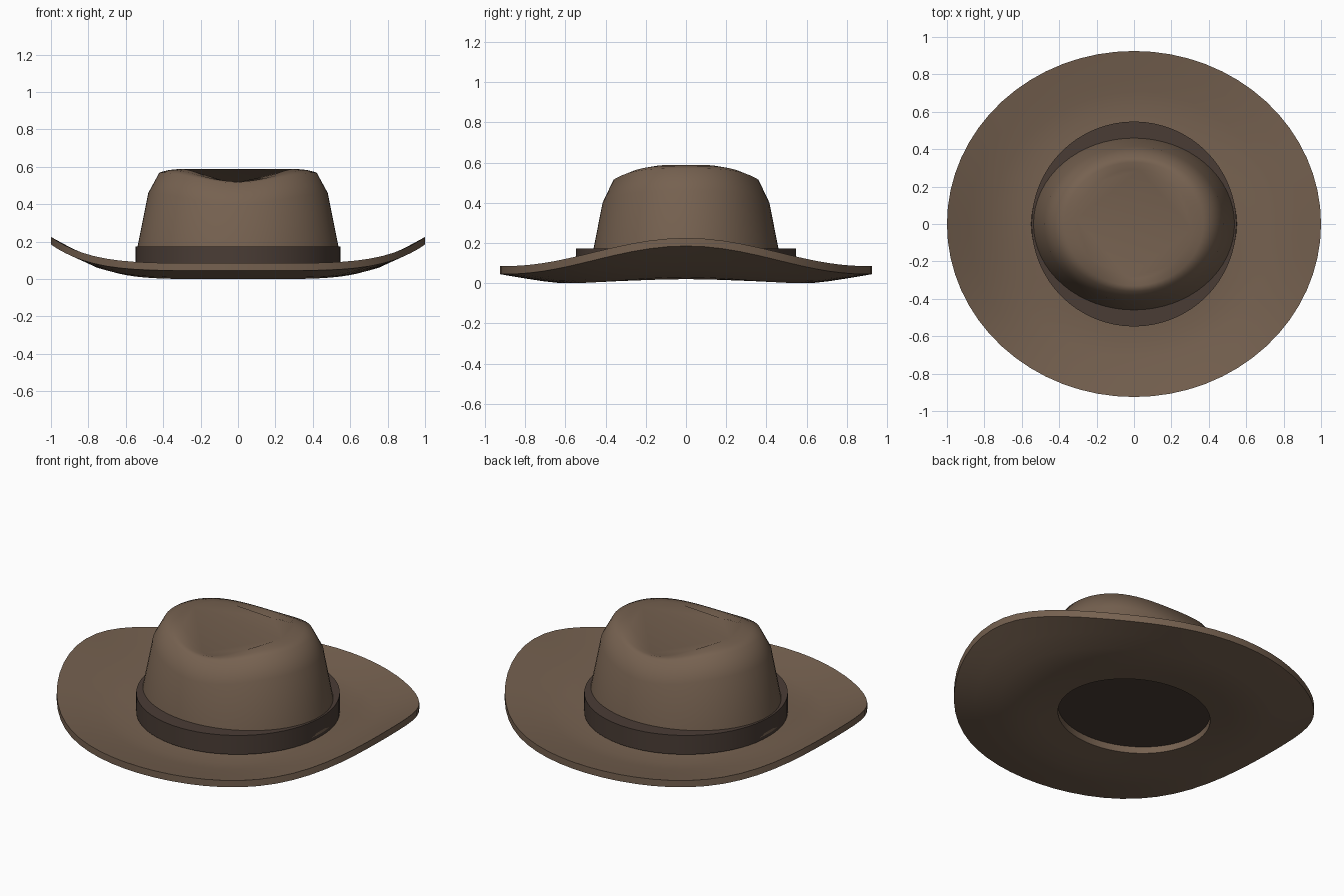
import bpy, bmesh, math

if "Cube" in bpy.data.objects:
    bpy.data.objects.remove(bpy.data.objects["Cube"])

SEGMENTS = 64


def material(name, color):
    mat = bpy.data.materials.new(name)
    mat.use_nodes = True
    mat.diffuse_color = color
    mat.node_tree.nodes["Principled BSDF"].inputs["Base Color"].default_value = color
    return mat


def loft(name, rings, falloff, mat, closed=False, cap_start=False, cap_end=False):
    """Skin oval rings (rx, ry, z at the sides, z at front and back)."""
    bm = bmesh.new()
    loops = []
    for rx, ry, z_side, z_front in rings:
        loop = []
        for i in range(SEGMENTS):
            a = math.tau * i / SEGMENTS
            z = z_front + (z_side - z_front) * falloff(a)
            loop.append(bm.verts.new((rx * math.cos(a), ry * math.sin(a), z)))
        loops.append(loop)
    pairs = list(zip(loops, loops[1:]))
    if closed:
        pairs.append((loops[-1], loops[0]))
    for low, high in pairs:
        for i in range(SEGMENTS):
            j = (i + 1) % SEGMENTS
            bm.faces.new((low[i], low[j], high[j], high[i]))
    if cap_start:
        bm.faces.new(loops[0][::-1])
    if cap_end:
        bm.faces.new(loops[-1])
    bmesh.ops.recalc_face_normals(bm, faces=bm.faces)
    mesh = bpy.data.meshes.new(name)
    bm.to_mesh(mesh)
    bm.free()
    mesh.materials.append(mat)
    obj = bpy.data.objects.new(name, mesh)
    bpy.context.collection.objects.link(obj)
    bpy.ops.object.select_all(action="DESELECT")
    obj.select_set(True)
    bpy.context.view_layer.objects.active = obj
    bpy.ops.object.shade_smooth_by_angle(angle=math.radians(58))
    return obj


felt = material("brown_felt", (0.18, 0.12, 0.08, 1))
ribbon = material("dark_ribbon", (0.068, 0.046, 0.036, 1))

# Brim: underside rings, then the same rings raised, curling up at the sides
under = [
    (0.43, 0.38, 0.022, 0.02),
    (0.53, 0.50, 0.02, 0.008),
    (0.64, 0.62, 0.03, 0.0),
    (0.76, 0.71, 0.064, 0.01),
    (0.88, 0.82, 0.12, 0.027),
    (1.0, 0.925, 0.185, 0.045),
]
top = [(rx, ry, s + 0.04, f + 0.04) for rx, ry, s, f in reversed(under)]
loft("brim", under + top, lambda a: abs(math.cos(a)) ** 5, felt, closed=True)

# Crown: tapering wall, rounded shoulder, and a top that dips front and back
crown = [
    (0.55, 0.475, 0.08, 0.08),
    (0.538, 0.46, 0.17, 0.17),
    (0.48, 0.415, 0.46, 0.40),
    (0.42, 0.36, 0.57, 0.515),
    (0.37, 0.33, 0.583, 0.522),
    (0.31, 0.29, 0.589, 0.51),
]
loft("crown", crown, lambda a: 1 - math.sin(a) ** 4, felt, cap_end=True)

# Hat band: a solid round disc that also closes the opening below
band = [(0.548, 0.548, 0.06, 0.06), (0.548, 0.548, 0.173, 0.173)]
loft("hat_band", band, lambda a: 1, ribbon, cap_start=True, cap_end=True)
